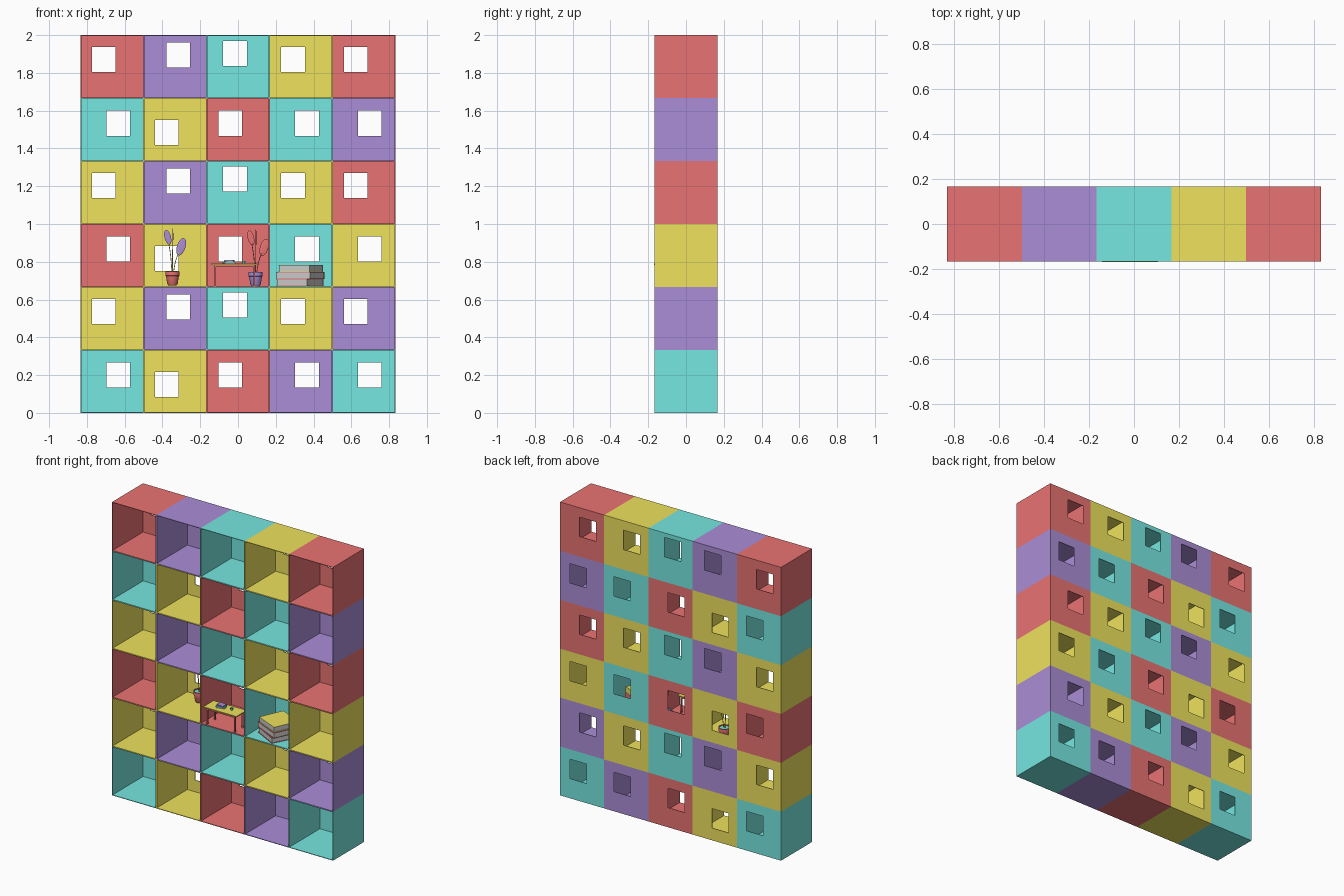
import bpy, bmesh
from math import cos, sin, pi, radians
from mathutils import Vector, Matrix

if "Cube" in bpy.data.objects:
    bpy.data.objects.remove(bpy.data.objects["Cube"])

COLORS = {
    "red": (0.82, 0.17, 0.17, 1), "purple": (0.41, 0.27, 0.68, 1),
    "teal": (0.18, 0.80, 0.75, 1), "yellow": (0.86, 0.76, 0.11, 1),
}
MATS = {}
for name, rgba in COLORS.items():
    MATS[name] = bpy.data.materials.new(name)
    MATS[name].diffuse_color = rgba

S = 1 / 3          # cell size
H = S / 2
FLOOR = 2 * S + 0.005


def finish(name, bm, color=None, smooth=False):
    me = bpy.data.meshes.new(name)
    bm.to_mesh(me)
    bm.free()
    ob = bpy.data.objects.new(name, me)
    bpy.context.collection.objects.link(ob)
    if color:
        me.materials.append(MATS[color])
    if smooth:
        bpy.ops.object.select_all(action='DESELECT')
        ob.select_set(True)
        bpy.context.view_layer.objects.active = ob
        bpy.ops.object.shade_smooth_by_angle(angle=radians(40))
    return ob


def box(name, center, size, color=None, turn=0):
    bm = bmesh.new()
    m = (Matrix.Translation(center) @ Matrix.Rotation(radians(turn), 4, 'Z')
         @ Matrix.Diagonal((*size, 1)))
    bmesh.ops.create_cube(bm, size=1, matrix=m)
    return finish(name, bm, color)


def lathe(name, center, profile, color, n=24):
    bm = bmesh.new()
    rings = [[bm.verts.new((center[0] + r * cos(2 * pi * i / n),
                            center[1] + r * sin(2 * pi * i / n),
                            center[2] + z)) for i in range(n)] for r, z in profile]
    for a, b in zip(rings, rings[1:]):
        for i in range(n):
            j = (i + 1) % n
            bm.faces.new((a[i], a[j], b[j], b[i]))
    bm.faces.new(rings[0][::-1])
    bm.faces.new(rings[-1])
    return finish(name, bm, color, True)


# Open-fronted cubes, each with a square window in the back
def cell(name, cx, cz, wx, wz, color, w=0.0625):
    bm = bmesh.new()
    corners = [(-1, -1), (1, -1), (1, 1), (-1, 1)]
    front = [bm.verts.new((cx + a * H, -H, cz + b * H)) for a, b in corners]
    back = [bm.verts.new((cx + a * H, H, cz + b * H)) for a, b in corners]
    hole = [bm.verts.new((wx + a * w, H, wz + b * w * 1.06)) for a, b in corners]
    for i in range(4):
        j = (i + 1) % 4
        bm.faces.new((front[j], front[i], back[i], back[j]))
        bm.faces.new((back[j], back[i], hole[i], hole[j]))
    ob = finish(name, bm, color)
    mod = ob.modifiers.new("wall", 'SOLIDIFY')
    mod.thickness = 0.004
    mod.offset = -1
    mod.use_even_offset = True


PALETTE = {"R": "red", "P": "purple", "T": "teal", "Y": "yellow"}
ROWS = ["TYRPT", "YPTYP", "RYRTY", "YPTYR", "TYRTP", "RPTYR"]
# window offsets from the cell centre (x) and floor (z), for even and odd rows
WINDOWS = [
    [(0.032, 0.2), (-0.043, 0.15), (-0.042, 0.2), (0.032, 0.2), (0.031, 0.2)],
    [(-0.044, 0.203), (0.016, 0.227), (-0.016, 0.237), (-0.042, 0.203), (-0.043, 0.203)],
]
for r, row in enumerate(ROWS):
    for c, key in enumerate(row):
        dx, dz = WINDOWS[r % 2][c]
        x = (c - 2) * S
        cell(f"cube_row{r}_col{c}", x, r * S + H, x + dx, r * S + dz, PALETTE[key])


# Potted plants
def stem_curve(name, pts, color):
    cu = bpy.data.curves.new(name, 'CURVE')
    cu.dimensions = '3D'
    cu.bevel_depth = 0.0022
    cu.bevel_resolution = 1
    cu.resolution_u = 6
    sp = cu.splines.new('BEZIER')
    sp.bezier_points.add(len(pts) - 1)
    for p, co in zip(sp.bezier_points, pts):
        p.co = co
        p.handle_left_type = p.handle_right_type = 'AUTO'
    ob = bpy.data.objects.new(name, cu)
    bpy.context.collection.objects.link(ob)
    cu.materials.append(MATS[color])


def leaf(name, center, length, width, tilt, turn, color):
    bm = bmesh.new()
    m = (Matrix.Translation(center) @ Matrix.Rotation(radians(turn), 4, 'Z')
         @ Matrix.Rotation(radians(tilt), 4, 'Y')
         @ Matrix.Diagonal((width / 2, 0.0025, length / 2, 1)))
    bmesh.ops.create_uvsphere(bm, u_segments=16, v_segments=10, radius=1, matrix=m)
    finish(name, bm, color, True)


def plant(tag, x, y, z, pot, foliage, stem):
    lathe(f"{tag}_pot", (x, y, z), [(0.022, 0), (0.028, 0.01), (0.034, 0.05),
          (0.038, 0.052), (0.038, 0.075), (0.033, 0.075), (0.033, 0.067)], pot)
    lathe(f"{tag}_soil", (x, y, z), [(0.032, 0.06), (0.032, 0.069)], "teal")
    # x, y, z of the leaf centre, then length, width, tilt and turn
    for i, (lx, ly, lz, ln, w, tilt, turn) in enumerate([
            (-0.025, 0.0, 0.255, 0.08, 0.034, -15, 0),
            (0.046, 0.0, 0.205, 0.095, 0.045, 18, 0),
            (0.002, -0.03, 0.26, 0.09, 0.04, -18, 90)]):
        top = Vector((x + lx, y + ly, z + lz))
        base = Vector((x + lx * 0.1, y + ly * 0.1, z + 0.065))
        mid = base.lerp(top, 0.5) - Vector((lx, ly, 0)) * 0.15
        stem_curve(f"{tag}_stem_{i}", [base, mid, top], stem)
        leaf(f"{tag}_leaf_{i}", top, ln, w, tilt, turn, foliage)


plant("left_plant", -0.347, 0.08, FLOOR + 0.003, "red", "purple", "yellow")
plant("middle_plant", 0.093, 0.08, FLOOR, "purple", "red", "red")

# Small table
TX, TY, TZ = -0.018, -0.115, 0.79
box("table_top", (TX, TY, TZ - 0.003), (0.25, 0.11, 0.007), "yellow")
for s in (-1, 1):
    box("table_apron_long", (TX, TY + s * 0.043, TZ - 0.012), (0.216, 0.006, 0.012), "red")
    box("table_apron_short", (TX + s * 0.105, TY, TZ - 0.012), (0.006, 0.086, 0.012), "red")
    for t in (-1, 1):
        box("table_leg", (TX + s * 0.104, TY + t * 0.042, (FLOOR + TZ) / 2 - 0.003),
            (0.009, 0.009, TZ - FLOOR - 0.006), "red")


# Books: a page block between two covers with a spine
def book(name, x, y, z, length, depth, height, turn, color):
    rot = Matrix.Rotation(radians(turn), 3, 'Z')
    mid = Vector((x, y, z + height / 2))
    t = 0.003
    box(f"{name}_pages", mid, (length - 0.006, depth - 0.006, height - 2 * t), None, turn)
    for s in (-1, 1):
        box(f"{name}_cover", mid + Vector((0, 0, s * (height - t) / 2)),
            (length, depth, t), color, turn)
    box(f"{name}_spine", mid + rot @ Vector((0, depth / 2 - t / 2, 0)),
        (length, t, height), color, turn)


book("lower_book", 0.328, -0.035, FLOOR, 0.185, 0.185, 0.037, -28, "red")
book("middle_book", 0.329, -0.036, FLOOR + 0.037, 0.2, 0.18, 0.037, -25, "red")
book("upper_book", 0.333, -0.037, FLOOR + 0.074, 0.18, 0.175, 0.037, -24, "yellow")

# Table objects: two small books and a cup
book("table_book_low", -0.048, -0.11, TZ + 0.001, 0.06, 0.045, 0.01, 15, "teal")
book("table_book_high", -0.046, -0.11, TZ + 0.011, 0.05, 0.04, 0.009, -8, "purple")
lathe("cup", (0.03, -0.11, TZ + 0.001), [(0.007, 0), (0.01, 0.014), (0.008, 0.014),
      (0.006, 0.004)], "teal", 16)

for m in bpy.data.materials:
    if m.users and not m.is_grease_pencil:
        m.use_nodes = True
        m.node_tree.nodes["Principled BSDF"].inputs["Base Color"].default_value = m.diffuse_color
